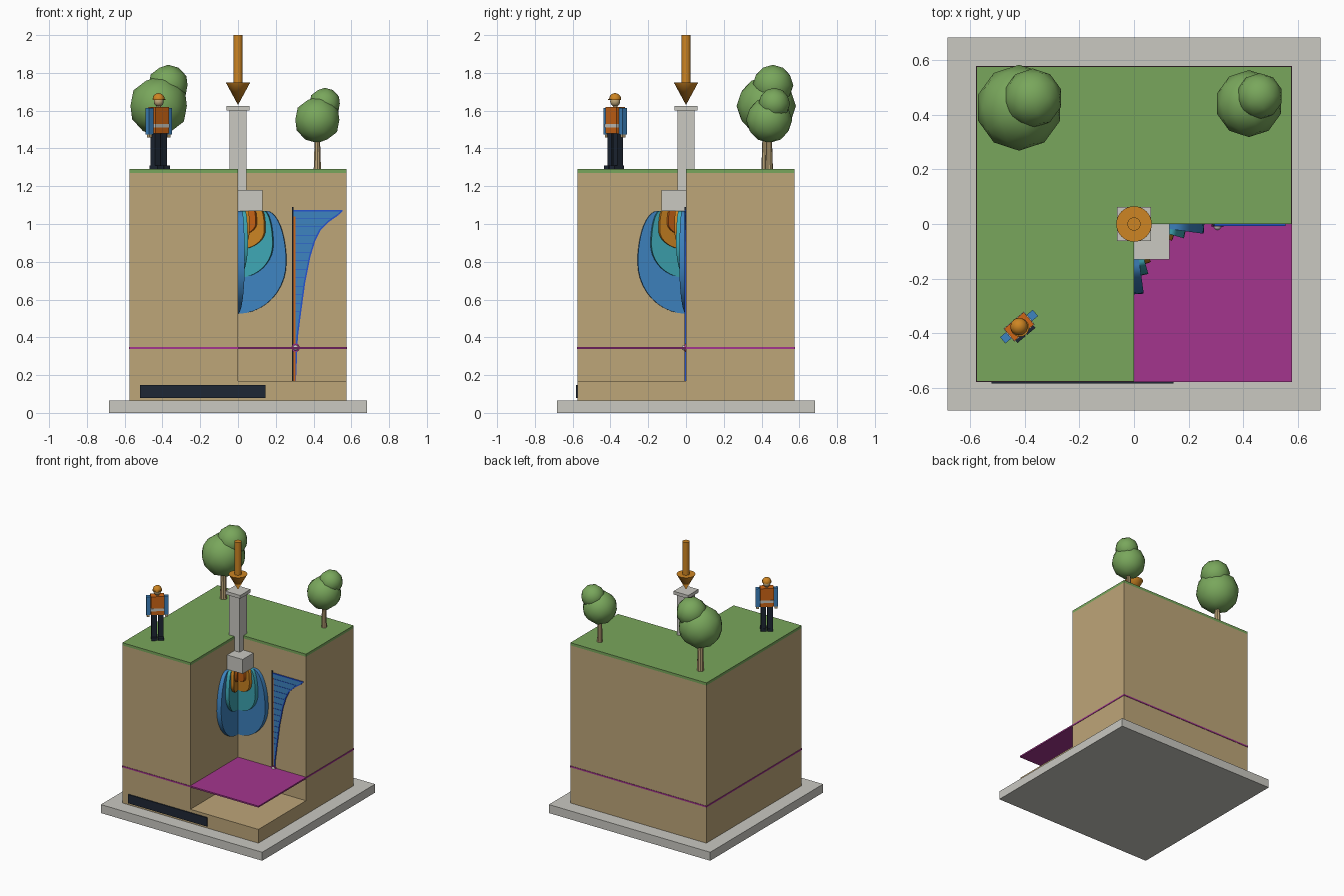
import bpy, bmesh, math
from mathutils import Matrix, Vector

if "Cube" in bpy.data.objects:
    bpy.data.objects.remove(bpy.data.objects["Cube"])


def material(name, rgb):
    col = [(c / 255) ** 2.2 for c in rgb] + [1]
    m = bpy.data.materials.new(name)
    m.use_nodes = True
    m.diffuse_color = col
    m.node_tree.nodes["Principled BSDF"].inputs["Base Color"].default_value = col
    return m


CONCRETE = material("concrete grey", (200, 199, 192))
SOIL = material("soil tan", (188, 164, 120))
GREEN = material("grass green", (120, 165, 92))
PURPLE = material("water table purple", (162, 56, 140))
BLUE = material("mid blue", (64, 130, 190))
DEEP = material("deep blue", (42, 84, 205))
TEAL = material("teal", (64, 165, 178))
AMBER = material("amber", (204, 132, 40))
ORANGE = material("vest orange", (205, 102, 28))
NAVY = material("dark navy", (36, 44, 56))


def finish(name, bm, mat, smooth=False):
    bmesh.ops.recalc_face_normals(bm, faces=bm.faces)
    me = bpy.data.meshes.new(name)
    bm.to_mesh(me)
    bm.free()
    ob = bpy.data.objects.new(name, me)
    bpy.context.collection.objects.link(ob)
    me.materials.append(mat)
    if smooth:
        bpy.ops.object.select_all(action="DESELECT")
        ob.select_set(True)
        bpy.context.view_layer.objects.active = ob
        bpy.ops.object.shade_smooth_by_angle(angle=math.radians(35))
    return ob


def box(name, mat, x, y, z):
    """Box from (low, high) pairs."""
    bm = bmesh.new()
    bmesh.ops.create_cube(bm, size=1)
    for v in bm.verts:
        v.co = [lo + (c + 0.5) * (hi - lo) for c, (lo, hi) in zip(v.co, (x, y, z))]
    return finish(name, bm, mat)


def prism(name, mat, points, offset):
    """Flat polygon pushed along an offset."""
    bm = bmesh.new()
    face = bm.faces.new([bm.verts.new(p) for p in points])
    out = bmesh.ops.extrude_face_region(bm, geom=[face], use_keep_orig=True)
    moved = [g for g in out["geom"] if isinstance(g, bmesh.types.BMVert)]
    bmesh.ops.translate(bm, verts=moved, vec=offset)
    return finish(name, bm, mat)


def cone(name, mat, x, y, z0, z1, r0, r1, sides=24):
    bm = bmesh.new()
    bmesh.ops.create_cone(bm, cap_ends=True, segments=sides, radius1=r0, radius2=r1,
                          depth=z1 - z0, matrix=Matrix.Translation((x, y, (z0 + z1) / 2)))
    return finish(name, bm, mat, True)


def ball(name, mat, centre, r, detail=2):
    bm = bmesh.new()
    bmesh.ops.create_icosphere(bm, subdivisions=detail, radius=r,
                               matrix=Matrix.Translation(centre))
    return finish(name, bm, mat, True)


def sym(a):
    return (-a, a)


# Plinth and soil block with one quarter cut away
H = 0.575
GROUND = 1.29
box("plinth", CONCRETE, sym(0.682), sym(0.682), (0, 0.065))
box("soil_bottom", SOIL, sym(H), sym(H), (0.065, 0.17))
ell = [(-H, -H), (0, -H), (0, 0), (H, 0), (H, H), (-H, H)]
prism("soil_block", SOIL, [(x, y, 0.17) for x, y in ell], (0, 0, 1.1))
prism("grass", GREEN, [(x, y, 1.27) for x, y in ell], (0, 0, 0.02))
box("water_table", PURPLE, sym(H + 0.003), sym(H + 0.003), (0.339, 0.35))
box("sign_plate", NAVY, (-0.52, 0.145), (-H - 0.008, -H), (0.08, 0.147))

# Footing, column and load arrow
box("footing", CONCRETE, sym(0.13), sym(0.13), (1.07, 1.18))
box("column", CONCRETE, sym(0.045), sym(0.045), (1.18, 1.6))
box("column_cap", CONCRETE, sym(0.062), sym(0.062), (1.6, 1.625))
cone("arrow_head", AMBER, 0, 0, 1.63, 1.75, 0, 0.065)
cone("arrow_shaft", AMBER, 0, 0, 1.75, 2.0, 0.024, 0.024)


# Nested pressure bulbs: wedges turned about the column axis
def bulb(name, mat, width, depth, top, sweep):
    for side, start, turn in (("right", 0, -sweep), ("front", -90, sweep)):
        pts = [(0, 0)]
        for i in range(21):
            u = -math.cos(math.pi * i / 20)
            round_part = math.sqrt(max(0, 1 - u * u))
            r = top + (width - top) * round_part if u < 0 else width * round_part
            pts.append((r, -depth * (u + 1) / 2))
        bm = bmesh.new()
        a = math.radians(start)
        verts = [bm.verts.new((r * math.cos(a), r * math.sin(a), 1.07 + z)) for r, z in pts]
        face = bm.faces.new(verts)
        bmesh.ops.spin(bm, geom=[face] + list(face.edges) + verts, cent=(0, 0, 0),
                       axis=(0, 0, 1), angle=math.radians(turn),
                       steps=max(1, round(sweep / 8)), use_duplicate=False)
        bmesh.ops.remove_doubles(bm, verts=bm.verts, dist=0.0002)
        finish(name + "_" + side, bm, mat, True)


bulb("outer_bulb", BLUE, 0.257, 0.545, 0.15, 8)
bulb("middle_bulb", TEAL, 0.19, 0.355, 0.14, 16)
bulb("inner_bulb", AMBER, 0.152, 0.205, 0.135, 24)
bulb("core_bulb", ORANGE, 0.11, 0.13, 0.1, 32)

# Depth graph on the back wall of the cut
curve = [(0.55, 1.07), (0.53, 1.05), (0.48, 1.015), (0.434, 0.97), (0.405, 0.91),
         (0.38, 0.83), (0.352, 0.69), (0.33, 0.53), (0.313, 0.4), (0.303, 0.17)]
prism("graph_fill", BLUE, [(0.295, 0, 0.17), (0.295, 0, 1.07)]
      + [(x, 0, z) for x, z in curve], (0, -0.004, 0))
box("graph_axis", NAVY, (0.287, 0.295), (-0.008, 0), (0.168, 1.09))
box("graph_orange_line", ORANGE, (0.295, 0.304), (-0.007, 0), (0.17, 1.04))
for (xa, za), (xb, zb) in zip(curve, curve[1:]):
    n = Vector((zb - za, 0, xa - xb)).normalized() * 0.004
    a, b = Vector((xa, 0, za)), Vector((xb, 0, zb))
    prism("graph_outline", DEEP, [a - n, b - n, b + n, a + n], (0, -0.007, 0))
box("graph_top_line", DEEP, (0.295, 0.553), (-0.007, 0), (1.067, 1.075))
for i in range(12):
    z = 1.03 - 0.045 * i
    right = next(xb + (xa - xb) * (z - zb) / (za - zb)
                 for (xa, za), (xb, zb) in zip(curve, curve[1:]) if zb <= z)
    box("graph_rung", DEEP, (0.295, right), (-0.006, 0), (z - 0.002, z + 0.002))
ball("water_marker", CONCRETE, (0.305, -0.008, 0.345), 0.015)
bm = bmesh.new()
bmesh.ops.create_cone(bm, cap_ends=True, segments=20, radius1=0.022, radius2=0.022, depth=0.008,
                      matrix=Matrix.Translation((0.305, -0.005, 0.345))
                      @ Matrix.Rotation(math.pi / 2, 4, "X"))
finish("marker_ring", bm, PURPLE)

# Trees
for side, x, y, s in (("right", -0.42, 0.425, 1.0), ("left", 0.42, 0.44, 0.78)):
    cone(side + "_tree_trunk", SOIL, x, y, GROUND, GROUND + 0.24 * s, 0.026 * s, 0.018 * s, 10)
    z = GROUND + 0.335 * s
    ball(side + "_tree_crown", GREEN, (x, y, z), 0.157 * s)
    ball(side + "_tree_top", GREEN, (x + 0.05 * s, y + 0.035 * s, z + 0.11 * s), 0.108 * s)

# Worker, built upright at the origin and then turned towards the cut
worker = [
    box("vest", ORANGE, sym(0.047), sym(0.029), (1.48, 1.62)),
    box("vest_stripe", CONCRETE, sym(0.049), sym(0.031), (1.51, 1.53)),
    cone("neck", SOIL, 0, 0, 1.61, 1.64, 0.012, 0.012, 12),
    ball("head", SOIL, (0, 0, 1.648), 0.027),
    cone("hat_brim", AMBER, 0, -0.004, 1.657, 1.662, 0.034, 0.034),
]
bm = bmesh.new()
bmesh.ops.create_uvsphere(bm, u_segments=16, v_segments=10, radius=0.032,
                          matrix=Matrix.Translation((0, 0, 1.661)))
bmesh.ops.bisect_plane(bm, geom=bm.verts[:] + bm.edges[:] + bm.faces[:],
                       plane_co=(0, 0, 1.66), plane_no=(0, 0, -1), clear_outer=True)
worker.append(finish("hard_hat", bm, AMBER, True))
for side, s in (("left", 1), ("right", -1)):
    def span(a, b):
        return tuple(sorted((s * a, s * b)))
    worker += [
        box(side + "_leg", NAVY, span(0.005, 0.041), sym(0.02), (1.31, 1.48)),
        box(side + "_shoe", NAVY, span(0.003, 0.043), (-0.042, 0.024), (GROUND, 1.31)),
        box(side + "_arm", BLUE, span(0.049, 0.078), sym(0.015), (1.475, 1.615)),
        box(side + "_hand", SOIL, span(0.054, 0.073), sym(0.01), (1.458, 1.475)),
    ]
place = Matrix.Translation((-0.42, -0.375, 0)) @ Matrix.Rotation(math.radians(40), 4, "Z")
for part in worker:
    part.data.transform(place)
